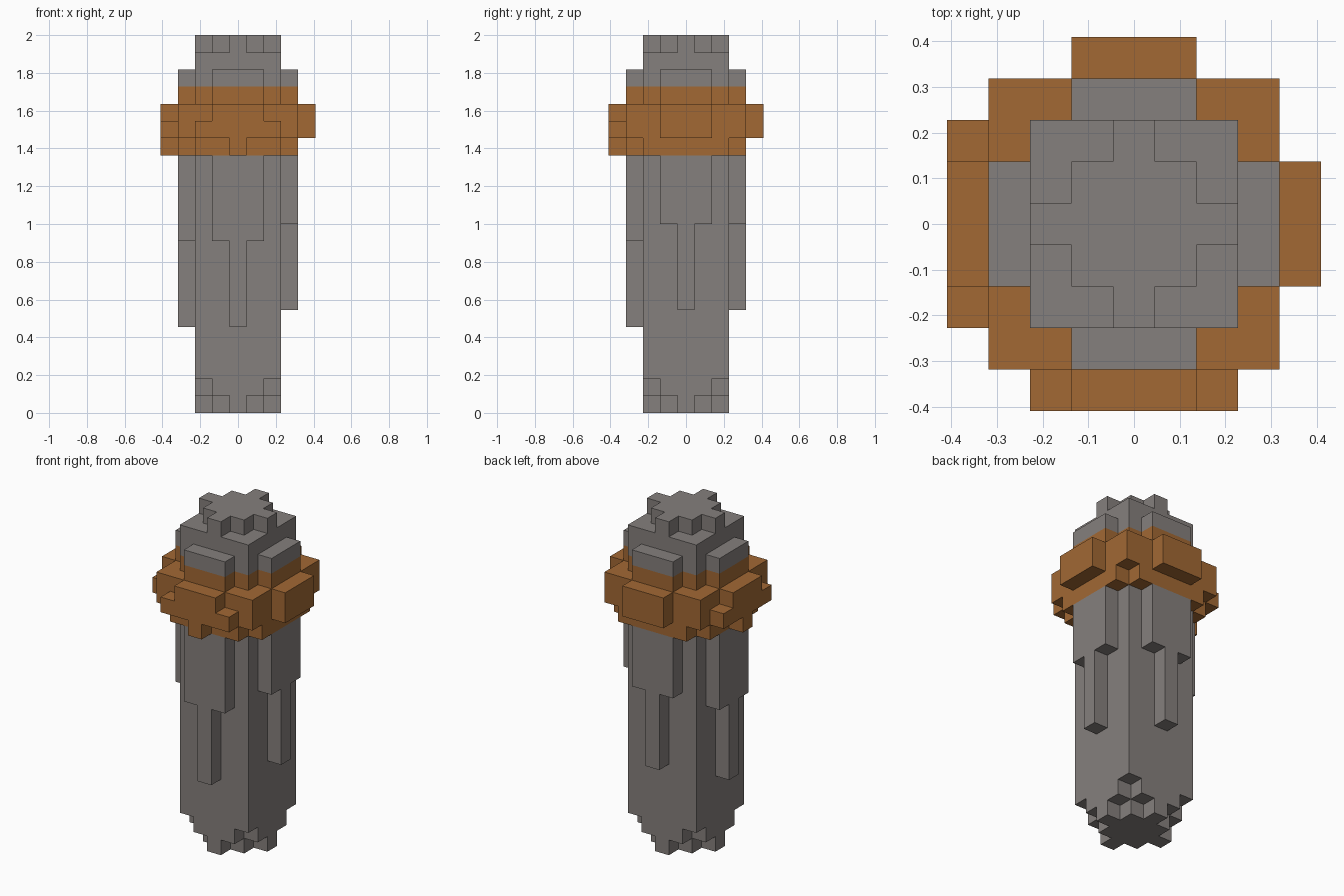
import bpy, bmesh
from mathutils import Matrix, Vector
from math import radians

cube = bpy.data.objects.get("Cube")
if cube:
    bpy.data.objects.remove(cube, do_unlink=True)

U = 1 / 11  # size of one block


def material(name, rgb):
    m = bpy.data.materials.new(name)
    m.use_nodes = True
    m.diffuse_color = (*rgb, 1)
    m.node_tree.nodes["Principled BSDF"].inputs["Base Color"].default_value = (*rgb, 1)
    return m


GREY = material("warm grey", (0.235, 0.215, 0.205))
ORANGE = material("burnt orange", (0.36, 0.14, 0.034))


def prism(name, outline, depth, mat):
    """Extrude a closed 3D outline (in blocks) along a depth vector."""
    bm = bmesh.new()
    face = bm.faces.new([bm.verts.new(Vector(p) * U) for p in outline])
    grown = bmesh.ops.extrude_face_region(bm, geom=[face], use_keep_orig=True)
    top = [g for g in grown["geom"] if isinstance(g, bmesh.types.BMVert)]
    bmesh.ops.translate(bm, verts=top, vec=Vector(depth) * U)
    bmesh.ops.recalc_face_normals(bm, faces=bm.faces)
    mesh = bpy.data.meshes.new(name)
    bm.to_mesh(mesh)
    bm.free()
    mesh.materials.append(mat)
    obj = bpy.data.objects.new(name, mesh)
    bpy.context.collection.objects.link(obj)
    return obj


def layer(name, quarter, z0, z1, mat):
    """Horizontal slab whose outline repeats a quarter four times."""
    points = []
    for k in range(4):
        turn = Matrix.Rotation(radians(90 * k), 3, "Z")
        points += [turn @ Vector((x, y, z0)) for x, y in quarter]
    prism(name, points, (0, 0, z1 - z0), mat)


def side_plate(name, half, r, angle, mat):
    """Plate one block thick on the front, mirrored in x, then turned about z."""
    profile = half + [(-u, z) for u, z in reversed(half)]
    turn = Matrix.Rotation(radians(angle), 3, "Z")
    prism(name, [turn @ Vector((u, -r, z)) for u, z in profile],
          turn @ Vector((0, -1, 0)), mat)


# Quarter outlines
star = [(2.5, -.5), (2.5, .5), (1.5, .5), (1.5, 1.5), (.5, 1.5)]
notched = [(2.5, -1.5), (2.5, 1.5), (1.5, 1.5)]
square = [(2.5, 2.5)]
ring_notched = [(3.5, -2.5), (3.5, 2.5), (2.5, 2.5)]
ring_square = [(3.5, 3.5)]
ribbed = [(3.5, -1.5), (3.5, 1.5), (2.5, 1.5), (2.5, 2.5), (1.5, 2.5)]

# Stacked body, from foot to tip
layer("foot_tip", star, 0, 1, GREY)
layer("foot", notched, 1, 2, GREY)
layer("shaft", square, 2, 15, GREY)
layer("band_underside", ring_notched, 15, 16, ORANGE)
layer("band", ring_square, 16, 18, ORANGE)
layer("collar", ribbed, 18, 19, ORANGE)
layer("shoulder", ribbed, 19, 20, GREY)
layer("head", square, 20, 21, GREY)
layer("head_tip", star, 21, 22, GREY)

# Hanging ribs on the shaft and lugs on the band; front and right are longer
plain_lug = [(1.5, 18), (1.5, 16)]
stepped_lug = [(1.5, 18), (1.5, 17), (2.5, 17), (2.5, 16), (.5, 16), (.5, 15)]
for side, angle, low, lug in (("front", 0, 10, stepped_lug),
                              ("left", 90, 11, plain_lug),
                              ("back", 180, 11, plain_lug),
                              ("right", 270, 10, stepped_lug)):
    rib = [(1.5, 15), (1.5, low), (.5, low), (.5, low - 5)]
    side_plate(side + "_rib", rib, 2.5, angle, GREY)
    side_plate(side + "_lug", lug, 3.5, angle, ORANGE)
